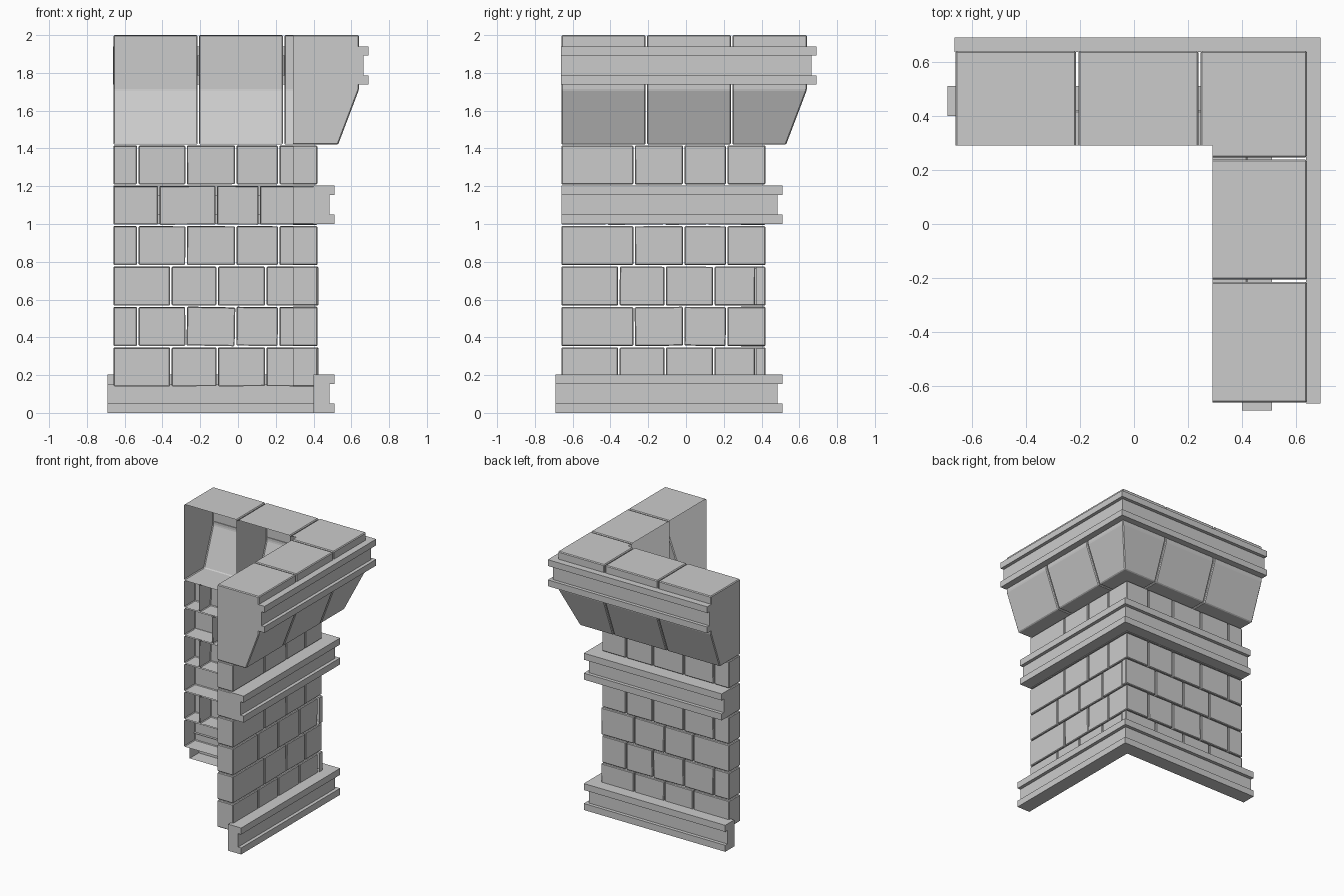
import bpy, bmesh, math, random
from mathutils import Matrix, Vector

random.seed(4)
if "Cube" in bpy.data.objects:
    bpy.data.objects.remove(bpy.data.objects["Cube"], do_unlink=True)

stone = bpy.data.materials.new("grey_stone")
stone.use_nodes = True
stone.diffuse_color = (0.6, 0.6, 0.6, 1)
stone.node_tree.nodes["Principled BSDF"].inputs["Base Color"].default_value = (0.6, 0.6, 0.6, 1)

END, INNER, WALL, GAP = -0.66, 0.29, 0.42, 0.004


def back(t, d, z):
    return Vector((t, d, z))


def side(t, d, z):
    return Vector((d, t, z))


def sweep(name, profile, stations, bevel=0.0, tilt=0.0):
    """Open-backed shell: carry a (depth, height) profile through the stations, cap both ends.
    A station is (wing, t); t of None is the mitre on the outer corner."""
    bm = bmesh.new()
    rings = [[bm.verts.new(wing(d if t is None else t, d, z)) for d, z in profile]
             for wing, t in stations]
    for r, s in zip(rings, rings[1:]):
        for i in range(len(profile) - 1):
            bm.faces.new((r[i], r[i + 1], s[i + 1], s[i]))
    bm.faces.new(rings[0])
    bm.faces.new(rings[-1])
    bmesh.ops.recalc_face_normals(bm, faces=bm.faces)
    if bevel:
        sharp = [e for e in bm.edges if len(e.link_faces) == 2
                 and e.calc_face_angle(0) > math.radians(12)]
        bmesh.ops.bevel(bm, geom=sharp, offset=bevel, segments=1,
                        affect='EDGES', clamp_overlap=True)
    if tilt:
        centre = sum((v.co for v in bm.verts), Vector()) / len(bm.verts)
        axis = 'Y' if stations[0][0] is back else 'X'
        bmesh.ops.rotate(bm, verts=bm.verts, cent=centre, matrix=Matrix.Rotation(tilt, 3, axis))
    mesh = bpy.data.meshes.new(name)
    bm.to_mesh(mesh)
    bm.free()
    mesh.materials.append(stone)
    obj = bpy.data.objects.new(name, mesh)
    bpy.context.collection.objects.link(obj)


def straight_run(name, profile, wing, cuts, bevel, wobble=0.0):
    for n, (a, b) in enumerate(zip(cuts, cuts[1:])):
        start = a if a == END else a + GAP
        tilt = random.uniform(-wobble, wobble) if n else 0
        sweep(name, profile, [(wing, start), (wing, b - GAP)], bevel, tilt)


def corner(name, profile, ta, tb, bevel=0.0):
    sweep(name, profile, [(back, ta), (back, None), (side, tb)], bevel)


def block_profile(inner, z0, z1):
    return [(inner, z0), (WALL, z0), (WALL, z1), (inner, z1)]


# Brick courses: cuts along the back wing and the side wing
wide = [END, -0.355, -0.11, 0.147]
short = [END, -0.53, -0.275, -0.012, 0.215]
short_side = [END, -0.275, -0.012, 0.215]
middle = [END, -0.42, -0.115, 0.113]
courses = [(wide, wide + [0.37], 0.004), (short, short_side, 0.022),
           (wide, wide + [0.37], 0.012), (short, short_side, 0.005),
           (middle, middle, 0.012), (short, short_side, 0.003)]
BOTTOM, TOP = 0.137, 1.42
step = (TOP - BOTTOM) / len(courses)
for row, (cuts_back, cuts_side, wobble) in enumerate(courses):
    z0 = BOTTOM + row * step + GAP
    z1 = z0 + step - 2 * GAP
    brick = block_profile(INNER, z0, z1)
    straight_run("back_brick", brick, back, cuts_back, 0.005, wobble)
    straight_run("side_brick", brick, side, cuts_side, 0.005, wobble)
    ta, tb = cuts_back[-1] + GAP, cuts_side[-1] + GAP
    if tb > INNER:
        # corner brick whose narrow end shows on the side wing
        sweep("corner_brick", block_profile(tb, z0, z1),
              [(back, ta), (back, WALL + 0.006)], 0.005, wobble / 2)
    else:
        corner("corner_brick", brick, ta, tb, 0.005)

# Flared parapet blocks
parapet = [(INNER, TOP), (0.53, TOP), (0.64, 1.71), (0.64, 2.0), (INNER, 2.0)]
parapet_cuts = [END, -0.21, 0.242]
for wing in (back, side):
    straight_run("parapet_block", parapet, wing, parapet_cuts, 0.006)
corner("parapet_corner", parapet, parapet_cuts[-1] + GAP, parapet_cuts[-1] + GAP, 0.006)


# Channel-shaped string courses
def moulding(name, z, outer, start):
    lip, groove, height = 0.05, outer - 0.026, 0.203
    low, high = z + lip, z + height - lip
    profile = [(outer - 0.11, z), (outer, z), (outer, low), (groove, low),
               (groove, high), (outer, high), (outer, z + height), (outer - 0.11, z + height)]
    corner(name, profile, start, start)


moulding("base_moulding", 0.0, 0.51, -0.69)
moulding("middle_moulding", 1.0, 0.51, END)
# the parapet band only stands proud of the blocks
z, lip, height = 1.738, 0.048, 0.203
band = [(0.635, z), (0.69, z), (0.69, z + lip), (0.664, z + lip), (0.664, z + height - lip),
        (0.69, z + height - lip), (0.69, z + height), (0.635, z + height)]
corner("parapet_moulding", band, END - 0.003, END - 0.003)
